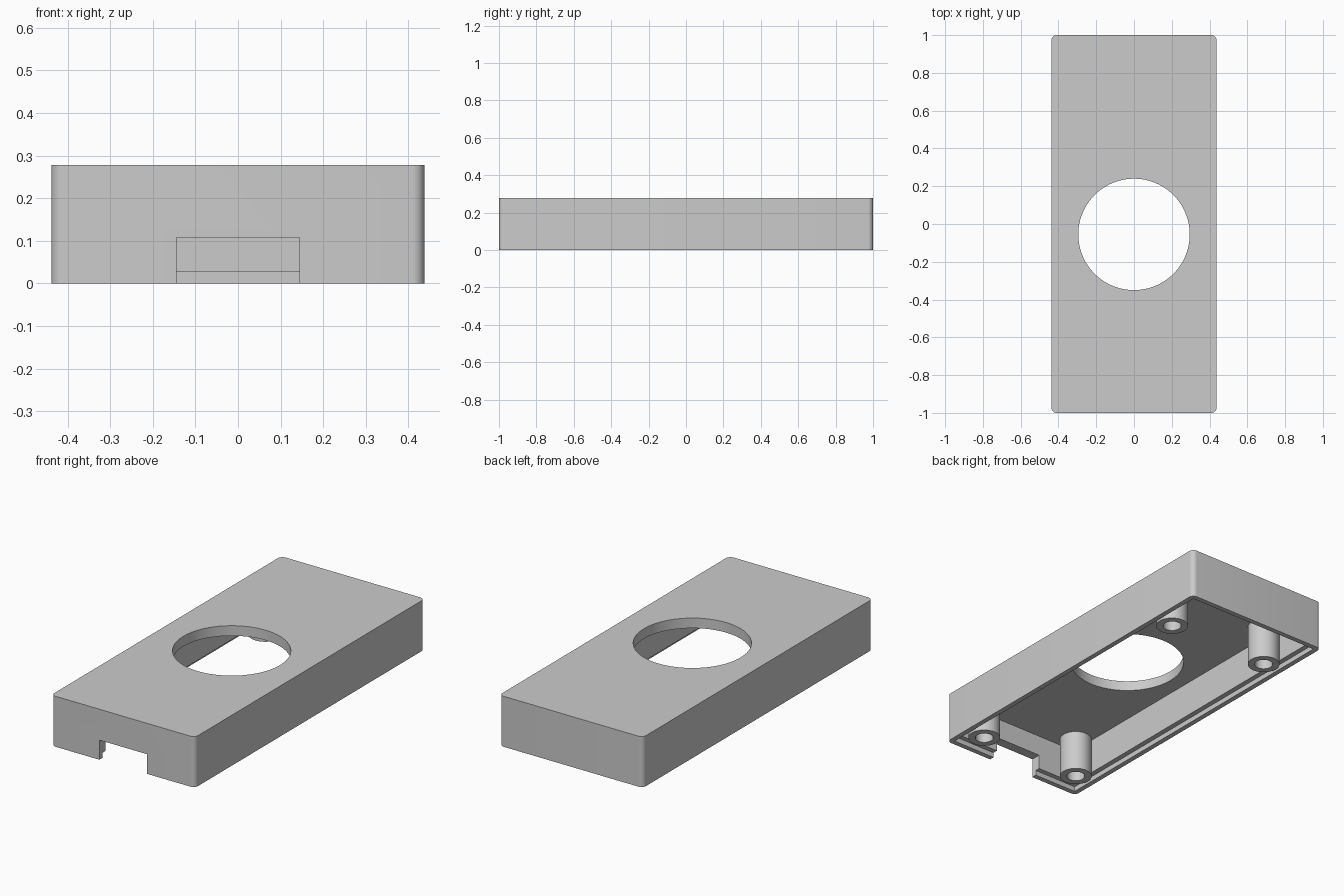
import bpy
import bmesh
import math

if "Cube" in bpy.data.objects:
    bpy.data.objects.remove(bpy.data.objects["Cube"])

W, L, H = 0.4375, 1.0, 0.278      # half width, half length, height
MM = 1 / 36                       # base unit for wall, lip and corner sizes

grey = bpy.data.materials.new("plain_grey")
grey.diffuse_color = (0.6, 0.6, 0.6, 1)
grey.use_nodes = True
grey.node_tree.nodes["Principled BSDF"].inputs["Base Color"].default_value = grey.diffuse_color


def finish(name, bm):
    mesh = bpy.data.meshes.new(name)
    bm.to_mesh(mesh)
    bm.free()
    obj = bpy.data.objects.new(name, mesh)
    bpy.context.collection.objects.link(obj)
    mesh.materials.append(grey)
    return obj


def box(name, x, y0, y1, z0, z1, corner=0):
    """Box centred on x = 0, with optional rounded vertical edges."""
    bm = bmesh.new()
    bmesh.ops.create_cube(bm, size=1)
    for v in bm.verts:
        v.co = (v.co.x * 2 * x, y0 if v.co.y < 0 else y1, z0 if v.co.z < 0 else z1)
    if corner:
        upright = [e for e in bm.edges
                   if abs(e.verts[0].co.z - e.verts[1].co.z) > 1e-4]
        bmesh.ops.bevel(bm, geom=upright, offset=corner, segments=8,
                        profile=0.5, affect='EDGES')
    return finish(name, bm)


def cylinder(name, x, y, r, z0, z1, sides):
    bm = bmesh.new()
    bmesh.ops.create_cone(bm, cap_ends=True, segments=sides,
                          radius1=r, radius2=r, depth=z1 - z0)
    bmesh.ops.translate(bm, verts=bm.verts, vec=(x, y, (z0 + z1) / 2))
    return finish(name, bm)


def combine(target, tool, operation):
    """Apply a boolean and discard the tool object."""
    mod = target.modifiers.new("cut", 'BOOLEAN')
    mod.operation, mod.object, mod.solver = operation, tool, 'EXACT'
    bpy.context.view_layer.objects.active = target
    bpy.ops.object.modifier_apply(modifier=mod.name)
    bpy.data.objects.remove(tool)


# Outer shell with rounded upright corners
case = box("case_cover", W, -L, L, 0, H, corner=MM)

# Hollow inside, and the shallow step around the open rim
combine(case, box("cavity", W - 2 * MM, -L + 2 * MM, L - 2 * MM, -0.1, H - 2 * MM), 'DIFFERENCE')
combine(case, box("rim_step", W - MM, -L + MM, L - MM, -0.1, MM), 'DIFFERENCE')

# Round window in the top and cable notch in the front wall
combine(case, cylinder("window", 0, -0.055, 0.295, 0.15, 0.4, 96), 'DIFFERENCE')
combine(case, box("notch", 0.1445, -1.1, -0.9, -0.1, 0.108), 'DIFFERENCE')

# Four hollow screw posts
posts = [(x, y) for x in (-0.3125, 0.3125) for y in (-0.847, 0.683)]
for x, y in posts:
    combine(case, cylinder("post", x, y, 0.083, 0, H - MM, 48), 'UNION')
for x, y in posts:
    combine(case, cylinder("screw_hole", x, y, 0.047, -0.1, H - 2 * MM, 32), 'DIFFERENCE')

# Smooth the curved walls only
bpy.ops.object.select_all(action='DESELECT')
case.select_set(True)
bpy.context.view_layer.objects.active = case
bpy.ops.object.shade_smooth_by_angle(angle=math.radians(30))
